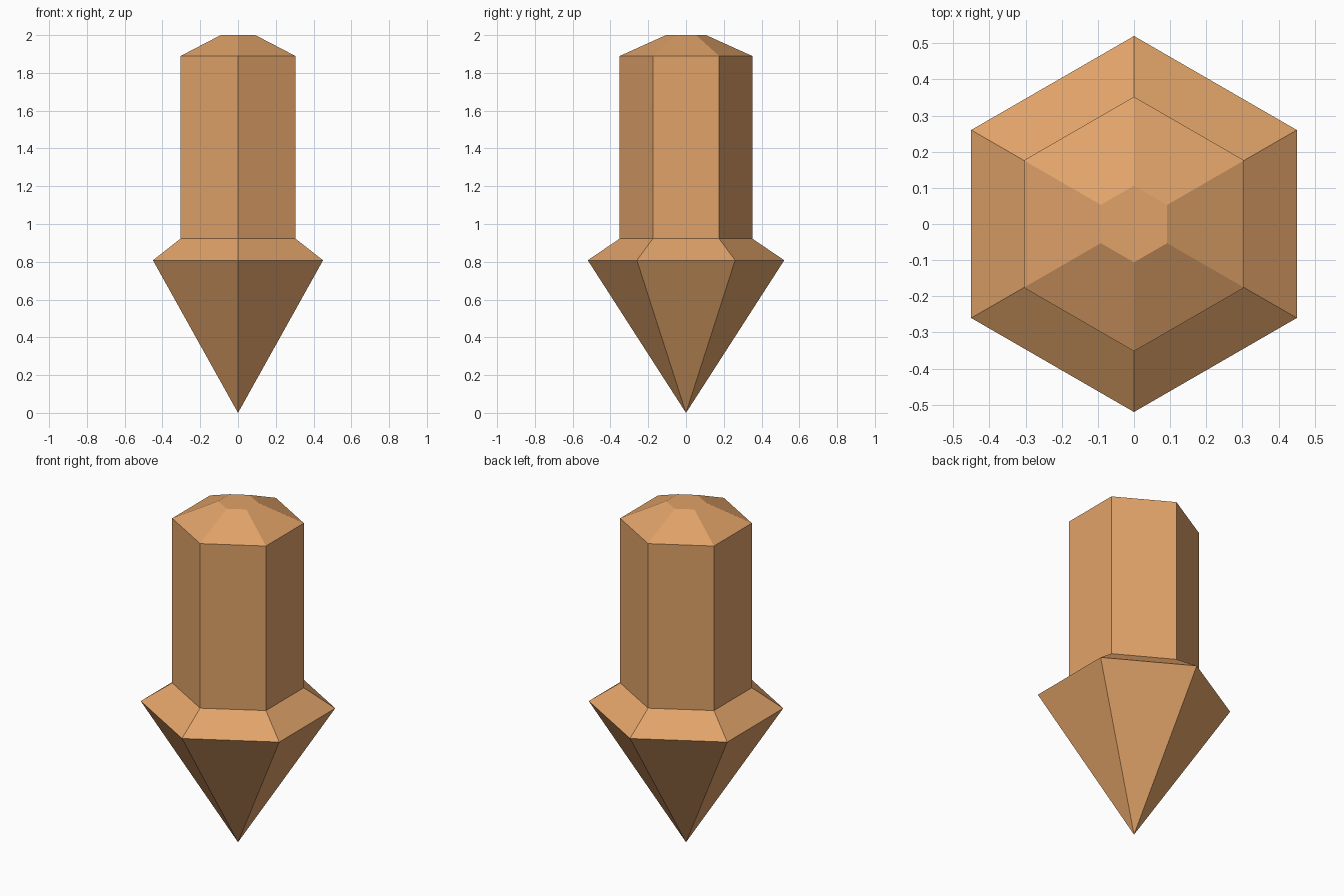
import bpy
import bmesh
from math import pi, sin, cos

if "Cube" in bpy.data.objects:
    bpy.data.objects.remove(bpy.data.objects["Cube"])

SIDES = 6
TIP_Z = 0.0
# (radius, height) of each hexagonal ring, from the collar up to the flat top
PROFILE = [(0.52, 0.808), (0.352, 0.922), (0.352, 1.889), (0.106, 2.0)]


def hex_ring(bm, radius, z):
    # corners point along +y and -y
    angles = [pi / 2 + 2 * pi * i / SIDES for i in range(SIDES)]
    return [bm.verts.new((radius * cos(a), radius * sin(a), z)) for a in angles]


bm = bmesh.new()
rings = [hex_ring(bm, r, z) for r, z in PROFILE]
tip = bm.verts.new((0, 0, TIP_Z))

for i in range(SIDES):
    j = (i + 1) % SIDES
    # pointed lower cone
    bm.faces.new((tip, rings[0][j], rings[0][i]))
    # collar slope, shaft and chamfered cap
    for low, high in zip(rings, rings[1:]):
        bm.faces.new((low[i], low[j], high[j], high[i]))

# flat top
bm.faces.new(rings[-1])
bmesh.ops.recalc_face_normals(bm, faces=bm.faces)

mesh = bpy.data.meshes.new("hexagonal_peg")
bm.to_mesh(mesh)
bm.free()

# warm tan colour
mat = bpy.data.materials.new("tan")
mat.diffuse_color = (0.75, 0.365, 0.14, 1)
mat.use_nodes = True
mat.node_tree.nodes["Principled BSDF"].inputs["Base Color"].default_value = mat.diffuse_color
mesh.materials.append(mat)

peg = bpy.data.objects.new("hexagonal_peg", mesh)
bpy.context.collection.objects.link(peg)
